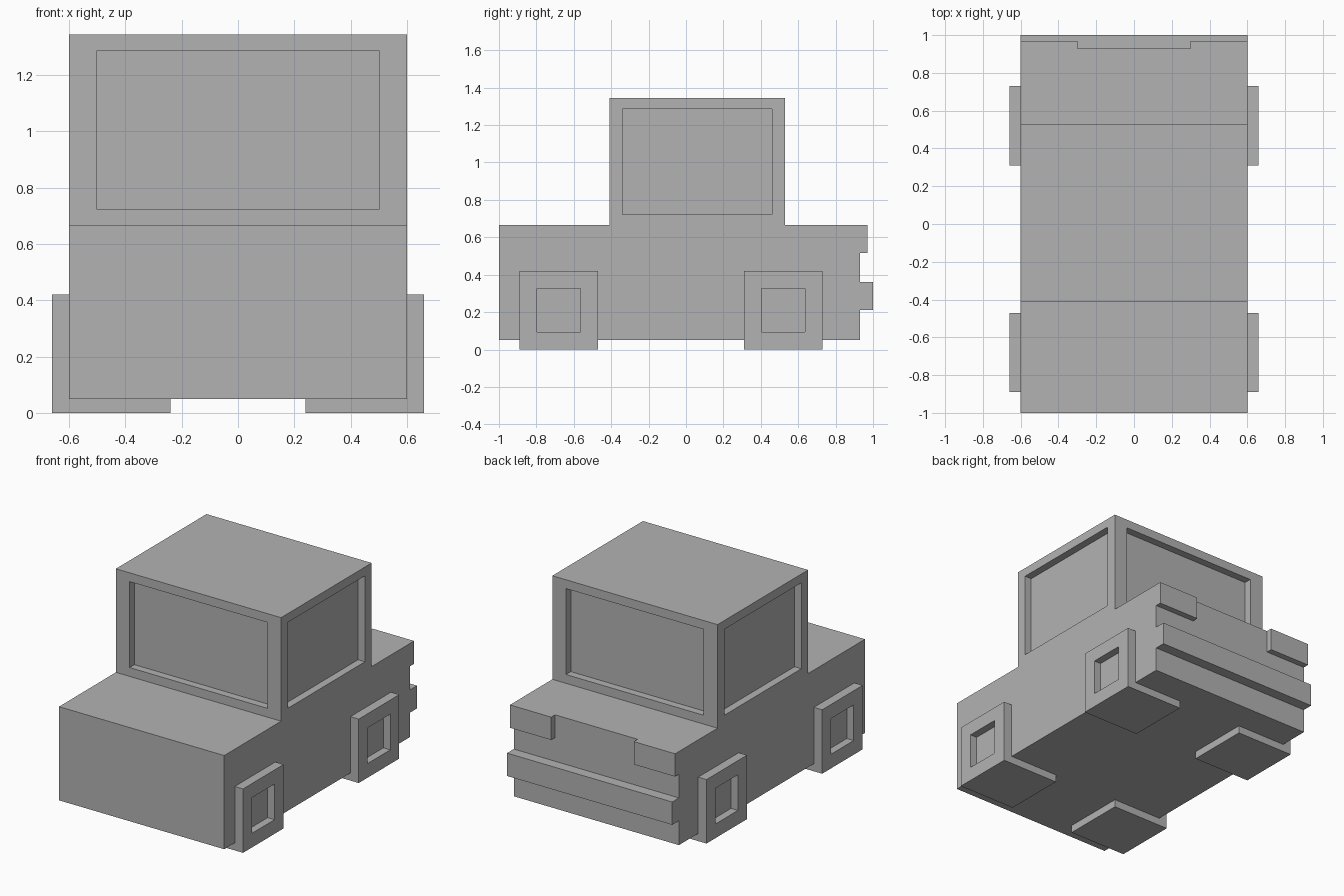
import bpy
import bmesh
from mathutils import Vector

cube = bpy.data.objects.get("Cube")
if cube:
    bpy.data.objects.remove(cube, do_unlink=True)

grey = bpy.data.materials.new("plain grey")
grey.use_nodes = True
colour = (0.45, 0.45, 0.45, 1)
grey.diffuse_color = colour
grey.node_tree.nodes["Principled BSDF"].inputs["Base Color"].default_value = colour


def recess(bm, normal, half, depth):
    """Sink a centred rectangular panel into the face pointing along normal."""
    normal = Vector(normal)
    bm.normal_update()
    face = max(bm.faces, key=lambda f: (f.normal.dot(normal) > 0.99, f.calc_area()))
    centre = face.calc_center_median()
    # Shrink a copy of the face to the opening
    face = bmesh.ops.extrude_discrete_faces(bm, faces=[face])["faces"][0]
    for v in face.verts:
        for axis in range(3):
            if abs(normal[axis]) < 0.5:
                side = 1 if v.co[axis] > centre[axis] else -1
                v.co[axis] = centre[axis] + side * half[axis]
    # Push the opening inwards
    face = bmesh.ops.extrude_discrete_faces(bm, faces=[face])["faces"][0]
    for v in face.verts:
        v.co -= normal * depth


def block(name, low, high, recesses=()):
    """Box between two corners, with optional recessed panels."""
    low, high = Vector(low), Vector(high)
    bm = bmesh.new()
    bmesh.ops.create_cube(bm, size=1)
    for v in bm.verts:
        v.co = (low + high) / 2 + v.co * (high - low)
    for args in recesses:
        recess(bm, *args)
    bm.normal_update()
    mesh = bpy.data.meshes.new(name)
    bm.to_mesh(mesh)
    bm.free()
    mesh.materials.append(grey)
    obj = bpy.data.objects.new(name, mesh)
    bpy.context.collection.objects.link(obj)
    return obj


# Lower body
block("body", (-0.6, -1, 0.05), (0.6, 0.93, 0.665))

# Cabin with four recessed windows
window = (0.5, 0.4, 0.282)
sides = [(1, 0, 0), (-1, 0, 0), (0, 1, 0), (0, -1, 0)]
block("cabin", (-0.6, -0.41, 0.665), (0.6, 0.53, 1.345),
      [(side, window, 0.05) for side in sides])

# Rear bumper
block("rear_bumper", (-0.6, 0.93, 0.21), (0.6, 1, 0.36))

# Tail lamps and wheels on both sides
for side, s in (("left", 1), ("right", -1)):
    x_lamp = sorted((s * 0.3, s * 0.6))
    block(side + "_tail_lamp", (x_lamp[0], 0.93, 0.515), (x_lamp[1], 0.97, 0.665))
    x_wheel = sorted((s * 0.24, s * 0.66))
    for end, y in (("front", -0.68), ("rear", 0.52)):
        block(f"{end}_{side}_wheel",
              (x_wheel[0], y - 0.21, 0), (x_wheel[1], y + 0.21, 0.42),
              [((s, 0, 0), (0, 0.117, 0.117), 0.05)])
